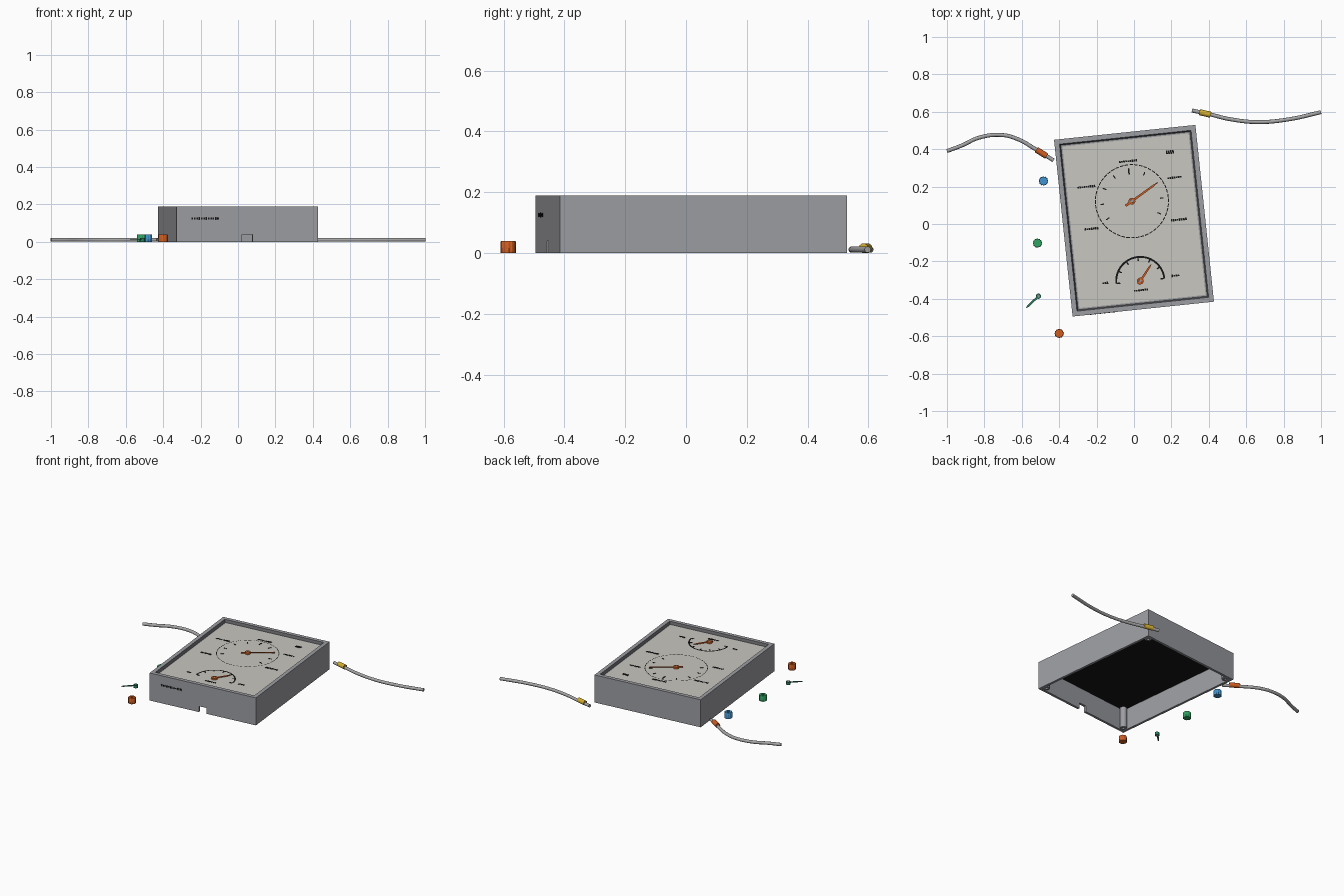
import bpy, bmesh, math, random
from math import pi, sin, cos, radians
from mathutils import Matrix, Vector

if "Cube" in bpy.data.objects:
    bpy.data.objects.remove(bpy.data.objects["Cube"])
random.seed(4)


def material(name, *rgb):
    m = bpy.data.materials.new(name)
    m.use_nodes = True
    m.diffuse_color = (*rgb, 1)
    m.node_tree.nodes["Principled BSDF"].inputs["Base Color"].default_value = (*rgb, 1)
    return m


grey = material("case grey", .34, .345, .37)
groove = material("groove grey", .13, .13, .14)
ivory = material("panel ivory", .58, .57, .53)
black = material("ink black", .008, .008, .008)
orange = material("orange", .62, .11, .015)
green = material("green", .03, .36, .12)
dark_green = material("dark green", .025, .2, .11)
blue = material("blue", .05, .29, .62)
yellow = material("yellow", .66, .42, .03)
hose_grey = material("hose grey", .38, .38, .38)

# The case sits turned on the ground
CASE = Matrix.Translation((0, .0175, 0)) @ Matrix.Rotation(radians(6), 4, 'Z')
W, D, H = .38, .475, .19
FACE = .172


def finish(name, bm, mats, matrix=Matrix(), smooth=False):
    bmesh.ops.recalc_face_normals(bm, faces=bm.faces)
    mesh = bpy.data.meshes.new(name)
    bm.to_mesh(mesh)
    bm.free()
    for m in mats:
        mesh.materials.append(m)
    ob = bpy.data.objects.new(name, mesh)
    bpy.context.collection.objects.link(ob)
    ob.matrix_world = matrix
    bpy.ops.object.select_all(action='DESELECT')
    ob.select_set(True)
    bpy.context.view_layer.objects.active = ob
    if smooth:
        bpy.ops.object.shade_smooth_by_angle(angle=radians(35))
    return ob


def rect(inset, z):
    w, d = W - inset, D - inset
    return [(-w, -d, z), (w, -d, z), (w, d, z), (-w, d, z)]


def circle(r, z, n=24, flute=0):
    return [((r - flute * (i % 4 > 1)) * cos(2 * pi * i / n),
             (r - flute * (i % 4 > 1)) * sin(2 * pi * i / n), z) for i in range(n)]


def loft(bm, rings, closed=False, caps=False):
    """Skin matching rings; returns the bands of faces."""
    vs = [[bm.verts.new(p) for p in r] for r in rings]
    n, bands = len(vs[0]), []
    pairs = list(zip(vs, vs[1:] + vs[:1])) if closed else list(zip(vs, vs[1:]))
    for a, b in pairs:
        bands.append([bm.faces.new((a[i], a[(i + 1) % n], b[(i + 1) % n], b[i]))
                      for i in range(n)])
    if caps:
        bm.faces.new(vs[0])
        bm.faces.new(vs[-1])
    return bands


def box(bm, centre, size, angle=0):
    m = Matrix.Translation(centre) @ Matrix.Rotation(angle, 4, 'Z') @ Matrix.Diagonal((*size, 1))
    bmesh.ops.create_cube(bm, size=1, matrix=m)


# Open-bottomed case with a raised rim and sloped inner lip
bm = bmesh.new()
bands = loft(bm, [rect(0, 0), rect(0, H), rect(.026, H), rect(.033, FACE),
                  rect(.043, FACE), rect(.043, .15), rect(.016, .15), rect(.016, 0)], closed=True)
for f in bands[2]:
    f.material_index = 1
case = finish("case", bm, [grey, groove], CASE)

# Cable notch in the middle of the front wall
bm = bmesh.new()
box(bm, (0, -D, .01), (.056, .1, .06))
cutter = finish("notch_cutter", bm, [grey], CASE)
cutter.hide_render = True
bpy.context.view_layer.objects.active = case
mod = case.modifiers.new("notch", 'BOOLEAN')
mod.operation, mod.object, mod.solver = 'DIFFERENCE', cutter, 'EXACT'
bpy.ops.object.modifier_apply(modifier=mod.name)
bpy.data.objects.remove(cutter)

# Instrument panel, ivory above and black beneath
bm = bmesh.new()
loft(bm, [rect(.018, .146), rect(.018, .149)], caps=True)
loft(bm, [rect(.041, .149), rect(.041, FACE + .001)], caps=True)
bm.normal_update()
bmesh.ops.recalc_face_normals(bm, faces=bm.faces)
for f in bm.faces:
    f.material_index = 0 if f.normal.z > .5 else 1
finish("instrument_panel", bm, [ivory, black], CASE)

# Screw posts in the corners
for sx in (-1, 1):
    for sy in (-1, 1):
        bm = bmesh.new()
        loft(bm, [circle(.022, .147), circle(.022, .004), circle(.009, .004), circle(.009, .1)])
        post = Matrix.Translation((sx * (W - .036), sy * (D - .036), 0))
        finish("screw_post", bm, [grey], CASE @ post, True)

# Printed scales
INK = FACE + .002
DIAL, METER = Vector((0, .105, INK)), Vector((0, -.324, INK))


def polar(c, r, a):
    return c + Vector((r * cos(a), r * sin(a), 0))


def arc(bm, c, r, width, a0, a1, n):
    for i in range(n):
        a, b = a0 + (a1 - a0) * i / n, a0 + (a1 - a0) * (i + 1) / n
        bm.faces.new([bm.verts.new(p) for p in (
            polar(c, r, a), polar(c, r, b), polar(c, r - width, b), polar(c, r - width, a))])


bm = bmesh.new()
for i in range(48):
    a = 2 * pi * i / 48
    arc(bm, DIAL, .198, .005, a, a + .1, 1)
for i in range(9):
    a = radians(-30 + 30 * i)
    big = i == 4
    box(bm, polar(DIAL, .16, a), (.034 if big else .02, .008 if big else .006, .002), a)
arc(bm, METER, .134, .01, 0, pi, 32)
for i in range(7):
    a = pi * i / 6
    box(bm, polar(METER, .118, a), (.02, .007, .002), a)
finish("scale_marks", bm, [black], CASE)


# Caption strips, as rows of plain dashes
def caption(bm, x, y, width, height):
    pitch = .011
    for i in range(round(width / pitch)):
        h = height * random.uniform(.55, 1)
        box(bm, (x - width / 2 + pitch * (i + .5), y, INK), (.0085, h, .002))


bm = bmesh.new()
for x, y, w, h in [(0, .32, .095, .014), (-.237, .207, .095, .014), (-.232, -.019, .075, .014),
                   (.238, .207, .075, .014), (.24, -.019, .09, .014), (.23, .345, .045, .025),
                   (-.187, -.315, .033, .014), (0, -.373, .08, .014), (.19, -.315, .045, .014)]:
    caption(bm, x, y, w, h)
finish("panel_captions", bm, [black], CASE)
bm = bmesh.new()
for i in range(12):
    box(bm, (-.295 + .0125 * i, -D, .125), (.008, .003, random.uniform(.008, .016)))
finish("front_caption", bm, [black], CASE)


# Pointers, each a tapered blade with a ring hub on a pin
def pointer(name, matrix, length, tail, mat, z, hub, foot):
    bm = bmesh.new()
    outline = [(-tail, -.007), (0, -.006), (length * .85, -.005), (length, 0),
               (length * .85, .005), (0, .006), (-tail, .007)]
    loft(bm, [[(x, y, z + dz) for x, y in outline] for dz in (0, .004)], caps=True)
    loft(bm, [circle(hub, foot), circle(hub, z + .008), circle(hub * .5, z + .008),
              circle(hub * .5, foot)], closed=True)
    finish(name, bm, [mat], matrix, True)
    bm = bmesh.new()
    loft(bm, [circle(hub * .45, foot), circle(hub * .45, z + .007)], caps=True)
    finish(name + "_pin", bm, [grey], matrix, True)


for name, c, angle, length, tail in [("dial_pointer", DIAL, 30, .172, .042),
                                     ("meter_pointer", METER, 51, .108, .02)]:
    turn = Matrix.Translation((c.x, c.y, 0)) @ Matrix.Rotation(radians(angle), 4, 'Z')
    pointer(name, CASE @ turn, length, tail, orange, FACE + .006, .018, FACE)
loose = Matrix.Translation((-.511, -.386, 0)) @ Matrix.Rotation(radians(224), 4, 'Z')
pointer("loose_pointer", loose, .092, .006, dark_green, .012, .014, 0)

# Loose fluted knobs
for name, x, y, mat in [("blue_knob", -.484, .23, blue), ("green_knob", -.516, -.102, green),
                        ("orange_knob", -.4, -.585, orange)]:
    bm = bmesh.new()
    loft(bm, [circle(.025, 0, 48, .002), circle(.025, .037, 48, .002), circle(.022, .04, 48),
              circle(.009, .04, 48), circle(.009, .034, 48)], caps=True)
    finish(name, bm, [mat], Matrix.Translation((x, y, 0)), True)


# Hoses with coloured sleeves
def tube(name, points, radius, mat, z=.011):
    cu = bpy.data.curves.new(name, 'CURVE')
    cu.dimensions = '3D'
    cu.bevel_depth, cu.bevel_resolution, cu.use_fill_caps = radius, 3, True
    cu.resolution_u = 6
    sp = cu.splines.new('BEZIER')
    sp.bezier_points.add(len(points) - 1)
    for bp, (x, y) in zip(sp.bezier_points, points):
        bp.co = (x, y, z)
        bp.handle_left_type = bp.handle_right_type = 'AUTO'
    cu.materials.append(mat)
    ob = bpy.data.objects.new(name, cu)
    bpy.context.collection.objects.link(ob)


tube("right_hose", [(-1, .39), (-.92, .42), (-.83, .461), (-.71, .476), (-.62, .453),
                    (-.53, .402), (-.43, .34)], .0105, hose_grey)
tube("right_sleeve", [(-.522, .397), (-.467, .363)], .016, orange, .016)
tube("left_hose", [(1, .598), (.83, .56), (.66, .545), (.51, .561), (.41, .585),
                   (.31, .607)], .0105, hose_grey)
tube("left_sleeve", [(.35, .598), (.41, .584)], .016, yellow, .016)
